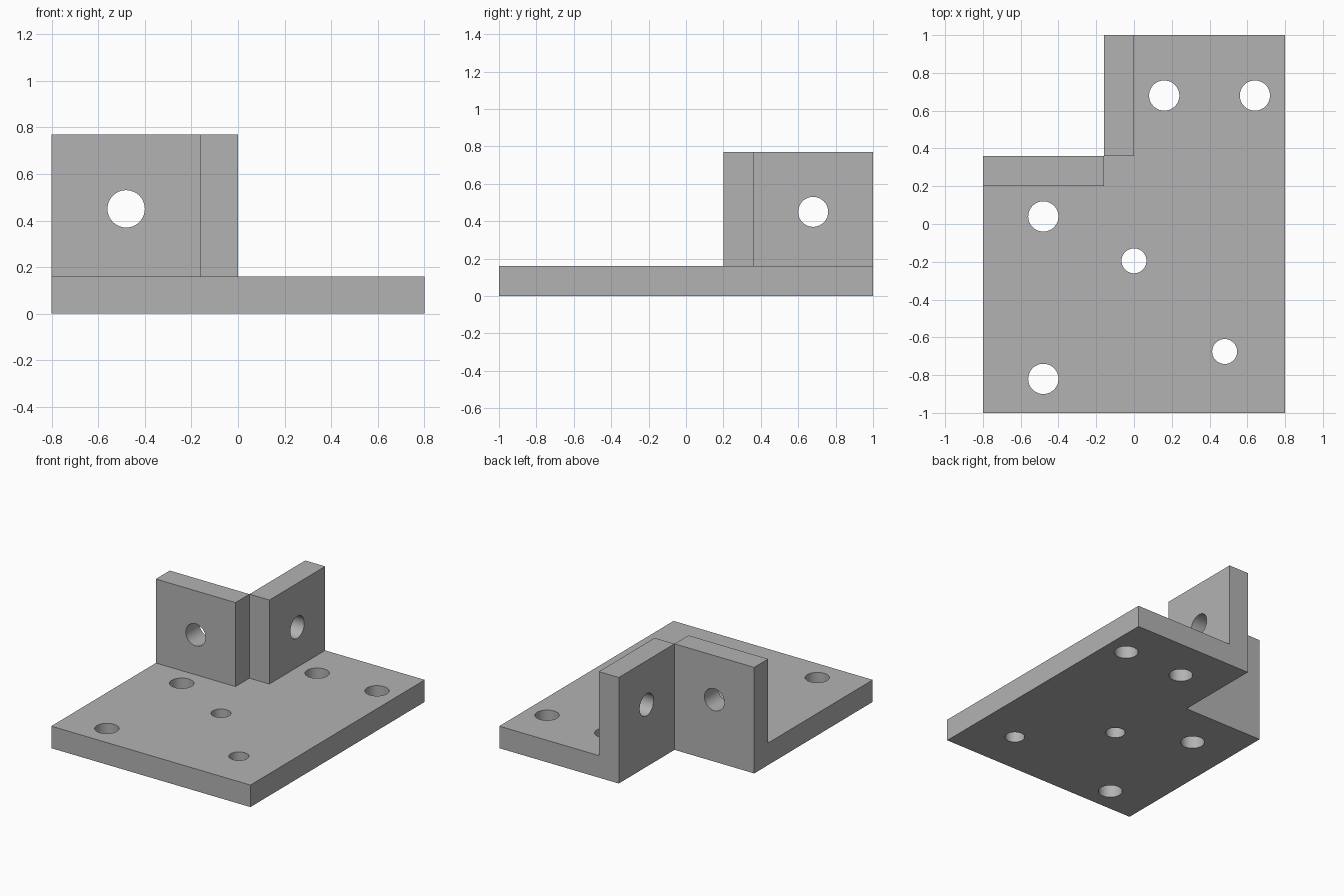
import bpy
import bmesh
from math import radians
from mathutils import Matrix, Vector

cube = bpy.data.objects.get("Cube")
if cube:
    bpy.data.objects.remove(cube, do_unlink=True)

PLATE_TOP, WALL_TOP = 0.16, 0.77
HALF_X, HALF_Y = 0.8, 1.0
XS = [-HALF_X, -0.16, 0.0, HALF_X]
YS = [-HALF_Y, 0.2, 0.36, HALF_Y]

grey = bpy.data.materials.new("plain grey")
grey.use_nodes = True
grey.diffuse_color = (0.45, 0.45, 0.45, 1)
grey.node_tree.nodes["Principled BSDF"].inputs["Base Color"].default_value = grey.diffuse_color


def add_object(name, bm):
    mesh = bpy.data.meshes.new(name)
    bm.to_mesh(mesh)
    bm.free()
    mesh.materials.append(grey)
    obj = bpy.data.objects.new(name, mesh)
    bpy.context.collection.objects.link(obj)
    return obj


def raise_faces(bm, faces, height):
    new = bmesh.ops.extrude_face_region(bm, geom=faces)["geom"]
    verts = [g for g in new if isinstance(g, bmesh.types.BMVert)]
    bmesh.ops.translate(bm, verts=verts, vec=(0, 0, height))
    return [g for g in new if isinstance(g, bmesh.types.BMFace)]


# Footprint cells with the back right corner left out
bm = bmesh.new()
grid = [[bm.verts.new((x, y, 0)) for y in YS] for x in XS]
cells = [bm.faces.new((grid[i][j], grid[i + 1][j], grid[i + 1][j + 1], grid[i][j + 1]))
         for i in range(3) for j in range(3) if (i, j) != (0, 2)]
plate_top = raise_faces(bm, cells, PLATE_TOP)

# Two upright walls meeting at the notch corner
for cx, cy in ((-0.48, 0.28), (-0.08, 0.68)):
    spot = Vector((cx, cy, PLATE_TOP))
    cell = min(plate_top, key=lambda f: (f.calc_center_median() - spot).length)
    plate_top.remove(cell)
    raise_faces(bm, [cell], WALL_TOP - PLATE_TOP)

bmesh.ops.recalc_face_normals(bm, faces=bm.faces)
bmesh.ops.dissolve_limit(bm, angle_limit=radians(1), verts=bm.verts, edges=bm.edges)
bracket = add_object("corner_bracket", bm)

# Drill holes: centre, radius, axis
WALL_HOLE_Z = 0.45
holes = [((x, y, 0.08), 0.08, "Z")
         for x, y in ((0.16, 0.68), (0.64, 0.68), (-0.48, 0.04), (-0.48, -0.82))]
holes += [((x, y, 0.08), 0.066, "Z") for x, y in ((0, -0.195), (0.48, -0.675))]
holes += [((-0.48, 0.28, WALL_HOLE_Z), 0.08, "X"), ((-0.08, 0.68, WALL_HOLE_Z), 0.08, "Y")]

bm = bmesh.new()
for centre, radius, axis in holes:
    turn = Matrix() if axis == "Z" else Matrix.Rotation(radians(90), 4, axis)
    bmesh.ops.create_cone(bm, cap_ends=True, segments=64, radius1=radius, radius2=radius,
                          depth=0.24, matrix=Matrix.Translation(centre) @ turn)
drills = add_object("hole_cutters", bm)
drills.hide_render = True

cut = bracket.modifiers.new("holes", "BOOLEAN")
cut.operation = "DIFFERENCE"
cut.solver = "EXACT"
cut.object = drills

# Bake the holes, then smooth only their round walls
bpy.ops.object.select_all(action="DESELECT")
bracket.select_set(True)
bpy.context.view_layer.objects.active = bracket
bpy.ops.object.modifier_apply(modifier=cut.name)
bpy.data.objects.remove(drills, do_unlink=True)
bpy.ops.object.shade_smooth_by_angle(angle=radians(30))
